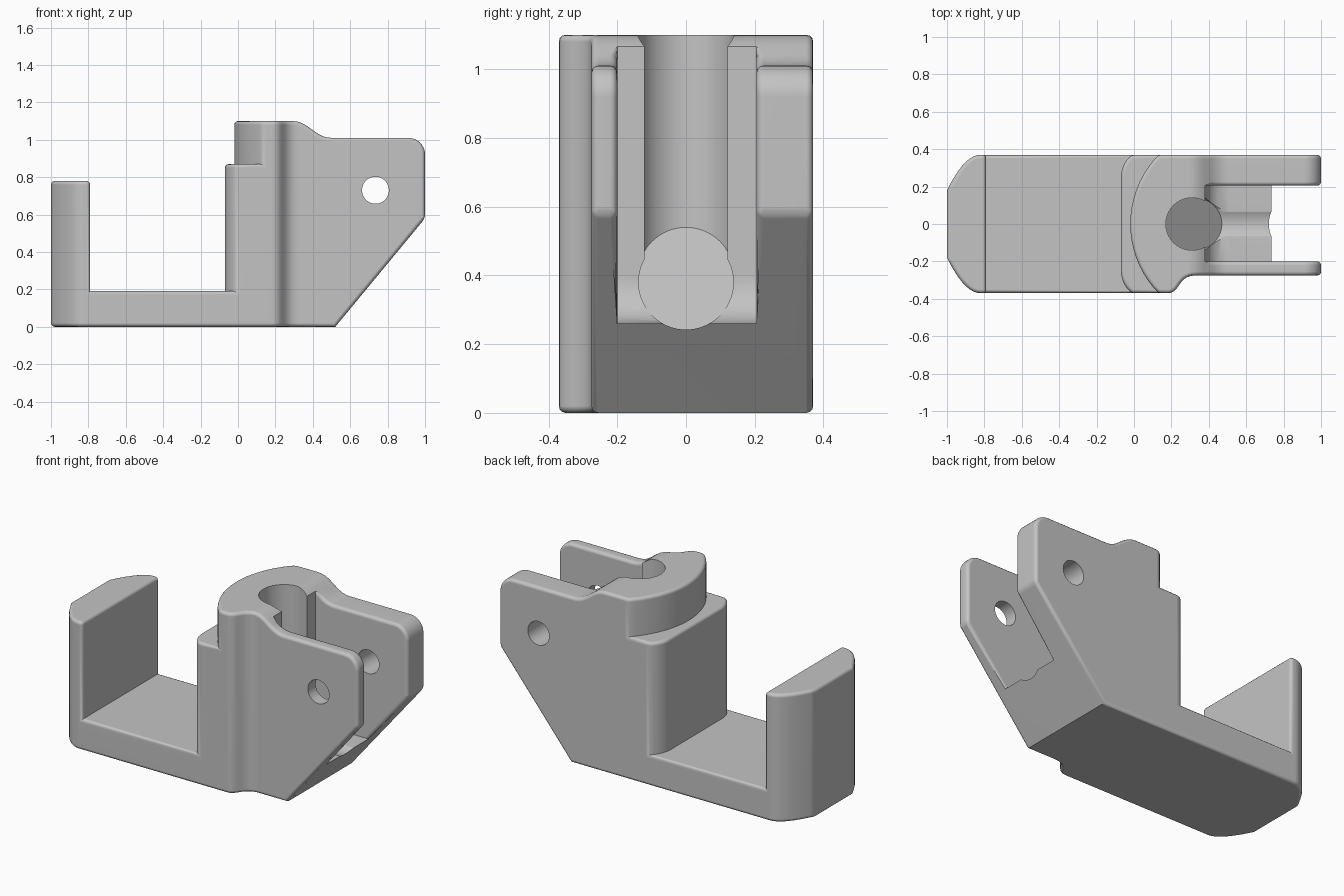
import bpy
import bmesh
import math
from mathutils import Vector
from mathutils.bvhtree import BVHTree
from mathutils.geometry import interpolate_bezier

cube = bpy.data.objects.get("Cube")
if cube:
    bpy.data.objects.remove(cube, do_unlink=True)


def curve(a, ha, hb, b, count=11):
    """Points along a 2D Bezier curve."""
    points = interpolate_bezier(Vector(a), Vector(ha), Vector(hb), Vector(b), count)
    return [(p[0], p[1]) for p in points]


def arc(cx, cy, r, start, end, count):
    """Points along a circular arc, in degrees."""
    angles = [math.radians(start + (end - start) * i / count) for i in range(count + 1)]
    return [(cx + r * math.cos(t), cy + r * math.sin(t)) for t in angles]


def circle(cx, cy, r, count=40):
    return arc(cx, cy, r, 0, 360, count)[:-1]


def prism(name, points, axis, low, high):
    """Extrude a flat profile along one axis."""
    place = {"x": lambda u, v, t: (t, u, v),
             "y": lambda u, v, t: (u, t, v),
             "z": lambda u, v, t: (u, v, t)}[axis]
    bm = bmesh.new()
    ends = [[bm.verts.new(place(u, v, t)) for u, v in points] for t in (low, high)]
    for ring in ends:
        bm.faces.new(ring)
    for i in range(len(points)):
        j = (i + 1) % len(points)
        bm.faces.new((ends[0][i], ends[0][j], ends[1][j], ends[1][i]))
    bmesh.ops.recalc_face_normals(bm, faces=bm.faces)
    mesh = bpy.data.meshes.new(name)
    bm.to_mesh(mesh)
    bm.free()
    obj = bpy.data.objects.new(name, mesh)
    bpy.context.collection.objects.link(obj)
    return obj


def volume_of(mesh):
    bm = bmesh.new()
    bm.from_mesh(mesh)
    volume = abs(bm.calc_volume())
    bm.free()
    return volume


def combine(obj, tool, operation="DIFFERENCE"):
    """Apply a boolean with the first solver that gives a sound solid."""
    tool.hide_render = True
    before = volume_of(obj.data)
    mod = obj.modifiers.new("cut", "BOOLEAN")
    mod.operation = operation
    mod.object = tool
    result = None
    for solver in ("EXACT", "MANIFOLD", "FLOAT"):
        mod.solver = solver
        bpy.context.view_layer.update()
        graph = bpy.context.evaluated_depsgraph_get()
        mesh = bpy.data.meshes.new_from_object(obj.evaluated_get(graph))
        if 0.1 < volume_of(mesh) < before - 0.0001:
            result = mesh
            break
        bpy.data.meshes.remove(mesh)
    obj.modifiers.clear()
    if result:
        obj.data = result
    bpy.data.objects.remove(tool, do_unlink=True)


def is_outer_edge(edge):
    """Convex corner away from the bore and the pin hole."""
    if not (edge.is_manifold and edge.is_convex):
        return False
    mid = (edge.verts[0].co + edge.verts[1].co) / 2
    near_bore = abs(mid.y) < 0.19 and 0.1 < mid.x < 0.8
    near_pin = math.hypot(mid.x - 0.735, mid.z - 0.73) < 0.1
    return edge.calc_face_angle() > math.radians(35) and not near_bore and not near_pin


def round_edges(obj):
    """Round the outer edges with the widest bevel that stays clean."""
    base = bmesh.new()
    base.from_mesh(obj.data)
    bmesh.ops.remove_doubles(base, verts=base.verts, dist=0.0005)
    bmesh.ops.dissolve_limit(base, angle_limit=math.radians(0.5),
                             verts=base.verts, edges=base.edges)
    base.normal_update()
    tree = BVHTree.FromBMesh(base)
    volume = base.calc_volume()
    for width in (0.02, 0.015, 0.01, 0.006):
        bm = base.copy()
        bm.normal_update()
        bmesh.ops.bevel(bm, geom=[e for e in bm.edges if is_outer_edge(e)],
                        offset=width, offset_type="OFFSET", segments=3,
                        profile=0.5, affect="EDGES", clamp_overlap=False)
        clean = all(tree.find_nearest(v.co, width * 1.4)[3] is not None for v in bm.verts)
        clean = clean and 0.95 < bm.calc_volume() / volume < 1.005
        if clean:
            bm.to_mesh(obj.data)
            obj.data.update()
        bm.free()
        if clean:
            break
    base.free()


# Plan outline: rounded hook end, stepped front, flat back
hook_end = curve((-1, -0.18), (-0.95, -0.28), (-0.89, -0.37), (-0.82, -0.37))
outline = hook_end + curve((0.18, -0.37), (0.25, -0.37), (0.23, -0.275), (0.33, -0.275))
outline += [(1.2, -0.275), (1.2, 0.37)]
outline += [(x, -y) for x, y in reversed(hook_end)]
body = prism("bracket_body", outline, "z", 0, 1.3)

# Side profile: hook height, post top, cheek plates and sloped underside
side = [(-1.2, -0.2), (0.355, -0.2), (1, 0.58)]
side += curve((1, 0.92), (1, 0.97), (0.96, 1.01), (0.91, 1.01))
side += curve((0.5, 1.01), (0.41, 1.01), (0.38, 1.1), (0.29, 1.1))
side += [(-0.5, 1.1), (-0.5, 0.78), (-1.2, 0.78)]
combine(body, prism("side_profile", side, "y", -0.6, 0.6), "INTERSECT")

# Open gap between hook and post, leaving rounded post corners
corner = arc(0.08, 0.25, 0.15, 180, 100, 8)
gap = [(-0.79, -0.6), (-0.79, 0.6), (corner[-1][0], 0.6)]
gap += corner[::-1] + [(x, -y) for x, y in corner] + [(corner[-1][0], -0.6)]
combine(body, prism("gap_cutter", gap, "z", 0.19, 1.4))

# Curved ledge around the top of the post
ledge = [(-0.5, 0.6)] + arc(0.51, 0, 0.53, 120, 240, 24) + [(-0.5, -0.6)]
combine(body, prism("ledge_cutter", ledge, "z", 0.87, 1.45))

# Slot between the cheek plates, with a curved inner corner
slot = [(0.38, 1.4)] + curve((0.38, 0.4), (0.38, 0.32), (0.43, 0.26), (0.51, 0.26))
slot += [(1.3, 0.26), (1.3, 1.4)]
combine(body, prism("slot_cutter", slot, "y", -0.2, 0.205))

# Upright bore, mitred at its foot where it turns outward
bore = prism("bore_cutter", circle(0.31, 0, 0.14), "z", 0, 1.4)
for v in bore.data.vertices:
    if v.co.z < 0.5:
        v.co.z = 0.71 - v.co.x
bore.data.update()
combine(body, bore)

# Outward groove along the slot floor
groove = prism("groove_cutter", circle(0, 0.38, 0.138), "x", 0, 1.3)
for v in groove.data.vertices:
    if v.co.x < 0.5:
        v.co.x = 0.712 - v.co.z
groove.data.update()
combine(body, groove)

# Pin hole through both cheek plates
combine(body, prism("pin_cutter", circle(0.735, 0.73, 0.072, 32), "y", -0.6, 0.6))

round_edges(body)

# Plain grey finish
grey = bpy.data.materials.new("plain_grey")
grey.use_nodes = True
colour = (0.55, 0.55, 0.55, 1)
grey.diffuse_color = colour
grey.node_tree.nodes["Principled BSDF"].inputs["Base Color"].default_value = colour
body.data.materials.clear()
body.data.materials.append(grey)
for face in body.data.polygons:
    face.material_index = 0

# Smooth curves, crisp corners, flat large faces
bpy.ops.object.select_all(action="DESELECT")
body.select_set(True)
bpy.context.view_layer.objects.active = body
bpy.ops.object.shade_smooth_by_angle(angle=math.radians(38))
weighted = body.modifiers.new("even_shading", "WEIGHTED_NORMAL")
weighted.keep_sharp = True
